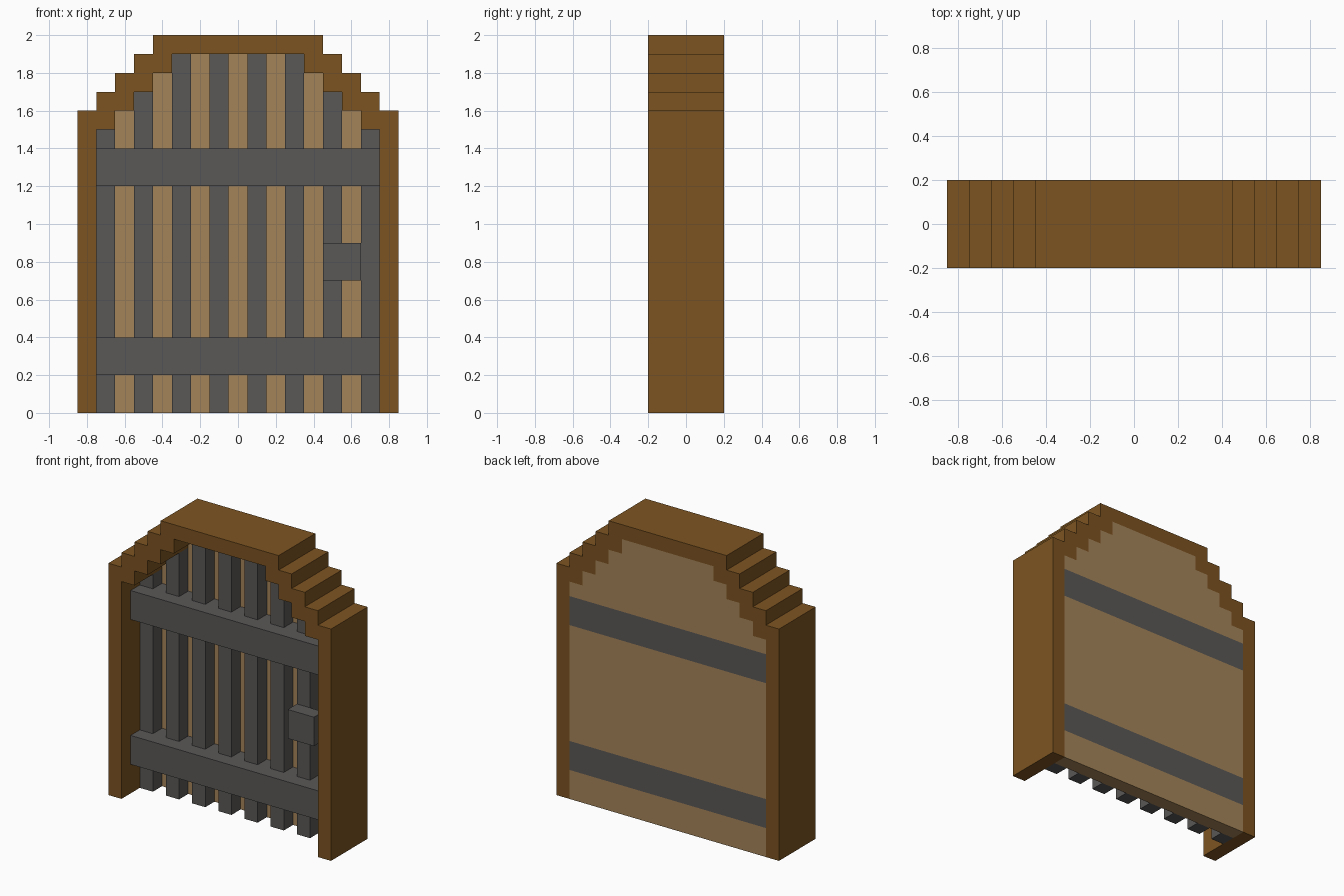
import bpy
import bmesh

cube = bpy.data.objects.get("Cube")
if cube:
    bpy.data.objects.remove(cube, do_unlink=True)


def srgb(r, g, b):
    lin = [(c / 255 / 12.92) if c / 255 <= 0.04045 else ((c / 255 + 0.055) / 1.055) ** 2.4
           for c in (r, g, b)]
    return (*lin, 1.0)


def material(name, colour):
    m = bpy.data.materials.new(name)
    m.use_nodes = True
    m.diffuse_color = colour
    m.node_tree.nodes["Principled BSDF"].inputs["Base Color"].default_value = colour
    return m


brown = material("brown wood", srgb(125, 84, 33))
tan = material("tan wood", srgb(165, 132, 89))
iron = material("grey iron", srgb(90, 88, 87))


def stepped(half, spring, steps=4, s=0.1):
    """Right half of a stepped arch, from the floor up to the crown."""
    pts = [(half, 0.0), (half, spring)]
    for i in range(1, steps + 1):
        pts += [(half - i * s, spring + (i - 1) * s), (half - i * s, spring + i * s)]
    return pts


def mirrored(pts):
    return pts + [(-x, z) for x, z in reversed(pts)]


def slab(name, outline, y0, y1, mats, cuts=()):
    """Extrude an x-z outline from y0 to y1; cut heights alternate the materials."""
    bm = bmesh.new()
    face = bm.faces.new([bm.verts.new((x, y0, z)) for x, z in outline])
    ext = bmesh.ops.extrude_face_region(bm, geom=[face])
    verts = [v for v in ext["geom"] if isinstance(v, bmesh.types.BMVert)]
    bmesh.ops.translate(bm, verts=verts, vec=(0, y1 - y0, 0))
    for z in cuts:
        bmesh.ops.bisect_plane(bm, geom=bm.verts[:] + bm.edges[:] + bm.faces[:],
                               plane_co=(0, 0, z), plane_no=(0, 0, 1))
    bmesh.ops.recalc_face_normals(bm, faces=bm.faces[:])
    for f in bm.faces:
        height = f.calc_center_bounds().z
        f.material_index = sum(height > z for z in cuts) % 2
    me = bpy.data.meshes.new(name)
    bm.to_mesh(me)
    bm.free()
    for m in mats:
        me.materials.append(m)
    ob = bpy.data.objects.new(name, me)
    bpy.context.collection.objects.link(ob)
    return ob


def box(name, x0, x1, y0, y1, z0, z1, mat):
    return slab(name, [(x0, z0), (x1, z0), (x1, z1), (x0, z1)], y0, y1, [mat])


# Stepped arch frame, open at the floor
outer = mirrored(stepped(0.85, 1.6))
opening = mirrored(stepped(0.75, 1.5))
slab("door_frame", outer + opening[::-1], -0.2, 0.2, [brown])

# Back panel, with the iron bands showing through on the rear face
bands = {"lower_band": (0.2, 0.4), "upper_band": (1.2, 1.4)}
slab("back_panel", opening, 0.1, 0.2, [tan, iron],
     cuts=[z for pair in bands.values() for z in pair])

# Vertical iron bars, each reaching the underside of the arch
for i in range(8):
    x = -0.7 + 0.2 * i
    top = min(1.9, 1.5 + 0.75 - abs(x) - 0.05)
    box(f"iron_bar_{i + 1}", x - 0.05, x + 0.05, 0.0, 0.1, 0.0, top, iron)

# Horizontal bands across the bars
for name, (z0, z1) in bands.items():
    box(name, -0.75, 0.75, -0.1, 0.1, z0, z1, iron)

# Lock block on the left side
box("lock_block", 0.45, 0.65, -0.1, 0.0, 0.7, 0.9, iron)
